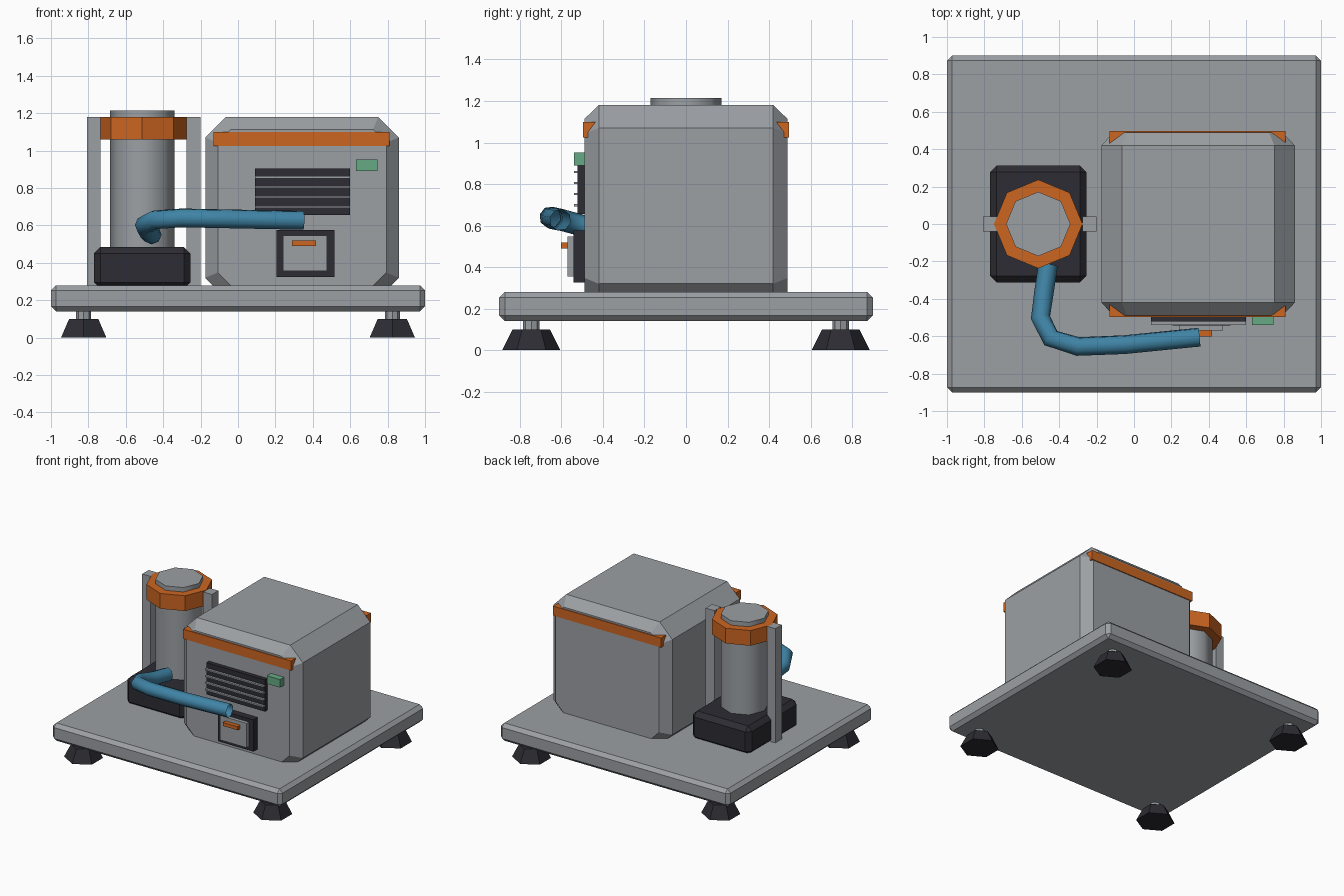
import bpy, bmesh, math
from mathutils import Vector

cube = bpy.data.objects.get("Cube")
if cube:
    bpy.data.objects.remove(cube, do_unlink=True)


def material(name, rgb):
    m = bpy.data.materials.new(name)
    m.use_nodes = True
    m.diffuse_color = (*rgb, 1)
    m.node_tree.nodes["Principled BSDF"].inputs["Base Color"].default_value = (*rgb, 1)
    return m


GREY = material("grey metal", (0.33, 0.35, 0.37))
DARK = material("dark rubber", (0.025, 0.025, 0.033))
ORANGE = material("orange paint", (0.60, 0.13, 0.015))
BLUE = material("blue hose", (0.05, 0.23, 0.38))
GREEN = material("green lamp", (0.13, 0.40, 0.23))


def finish(name, bm, mat):
    bmesh.ops.recalc_face_normals(bm, faces=bm.faces)
    mesh = bpy.data.meshes.new(name)
    bm.to_mesh(mesh)
    bm.free()
    mesh.materials.append(mat)
    ob = bpy.data.objects.new(name, mesh)
    bpy.context.collection.objects.link(ob)
    return ob


def box(name, x, y, z, mat, bevel=0):
    """Box from (min, max) ranges with an optional flat chamfer."""
    bm = bmesh.new()
    bmesh.ops.create_cube(bm, size=1)
    for v in bm.verts:
        v.co = [r[0] if c < 0 else r[1] for c, r in zip(v.co, (x, y, z))]
    if bevel:
        bmesh.ops.bevel(bm, geom=bm.edges[:], offset=bevel, segments=1,
                        affect='EDGES', profile=0.5)
    return finish(name, bm, mat)


def prism(name, x, y, z, r_low, r_top, sides, mat):
    """Upright cylinder or cone with a corner facing +y."""
    bm = bmesh.new()
    bmesh.ops.create_cone(bm, cap_ends=True, segments=sides, radius1=r_low,
                          radius2=r_top, depth=z[1] - z[0])
    bmesh.ops.translate(bm, verts=bm.verts, vec=(x, y, sum(z) / 2))
    return finish(name, bm, mat)


def smooth(ob, degrees):
    bpy.ops.object.select_all(action='DESELECT')
    ob.select_set(True)
    bpy.context.view_layer.objects.active = ob
    bpy.ops.object.shade_smooth_by_angle(angle=math.radians(degrees))


def octagon(inset):
    """Chamfered cabinet outline in x and z, shrunk evenly by inset."""
    cut = 0.11 - inset * (2 - math.sqrt(2))
    x0, x1, z0, z1 = -0.175 + inset, 0.86 - inset, 0.21 + inset, 1.18 - inset
    return [(x0 + cut, z0), (x1 - cut, z0), (x1, z0 + cut), (x1, z1 - cut),
            (x1 - cut, z1), (x0 + cut, z1), (x0, z1 - cut), (x0, z0 + cut)]


# Base plate and feet
box("base_plate", (-1, 1), (-0.9, 0.9), (0.14, 0.28), GREY, 0.027)
for sx, side in ((-1, "right"), (1, "left")):
    for sy, end in ((-1, "front"), (1, "back")):
        px, py = sx * 0.825, sy * 0.745
        prism(f"{end}_{side}_foot", px, py, (0, 0.1), 0.14, 0.09, 6, DARK)
        prism(f"{end}_{side}_foot_stem", px, py, (0.09, 0.15), 0.04, 0.04, 8, GREY)

# Cabinet: chamfered outline lofted front to back, narrowed at both ends
bm = bmesh.new()
rings = [[bm.verts.new((px, y, pz)) for px, pz in octagon(inset)]
         for y, inset in ((-0.49, 0.067), (-0.42, 0), (0.42, 0), (0.49, 0.067))]
for a, b in zip(rings, rings[1:]):
    for i in range(8):
        j = (i + 1) % 8
        bm.faces.new((a[i], a[j], b[j], b[i]))
bm.faces.new(rings[0])
bm.faces.new(rings[-1])
finish("cabinet", bm, GREY)

# Orange trims along the top of the cabinet front and back
box("front_trim", (-0.13, 0.81), (-0.497, -0.42), (1.025, 1.1), ORANGE)
box("back_trim", (-0.13, 0.81), (0.42, 0.497), (1.025, 1.1), ORANGE)

# Vent with slats
box("vent_panel", (0.09, 0.6), (-0.522, -0.48), (0.655, 0.905), DARK)
for i in range(4):
    z = 0.699 + i * 0.053
    box(f"vent_slat_{i + 1}", (0.09, 0.6), (-0.54, -0.52), (z - 0.006, z + 0.006), GREY)

# Status lamp
box("status_lamp", (0.63, 0.745), (-0.54, -0.48), (0.89, 0.953), GREEN)

# Hatch with handle
box("hatch_frame", (0.205, 0.515), (-0.543, -0.48), (0.325, 0.575), DARK)
box("hatch_door", (0.24, 0.475), (-0.57, -0.54), (0.355, 0.547), GREY)
box("hatch_handle", (0.29, 0.418), (-0.602, -0.565), (0.49, 0.518), ORANGE)

# Tank on its plinth, with collar and two posts
TX = -0.512
box("tank_plinth", (-0.77, -0.255), (-0.312, 0.312), (0.26, 0.485), DARK, 0.035)
tank = prism("tank", TX, 0, (0.45, 1.215), 0.172, 0.172, 8, GREY)
smooth(tank, 60)
prism("tank_collar", TX, 0, (1.06, 1.18), 0.237, 0.237, 8, ORANGE)
box("right_post", (-0.807, -0.735), (-0.04, 0.04), (0.27, 1.18), GREY)
box("left_post", (-0.275, -0.2), (-0.04, 0.04), (0.27, 1.18), GREY)

# Hose swept along a path from the tank to the hatch
path = [(-0.46, -0.22, 0.55), (-0.482, -0.37, 0.57), (-0.5, -0.5, 0.6),
        (-0.445, -0.61, 0.63), (-0.3, -0.655, 0.64), (-0.05, -0.645, 0.635),
        (0.35, -0.605, 0.627)]
curve = bpy.data.curves.new("hose", 'CURVE')
curve.dimensions = '3D'
curve.bevel_depth = 0.052
curve.bevel_resolution = 2
spline = curve.splines.new('POLY')
spline.points.add(len(path) - 1)
for p, co in zip(spline.points, path):
    p.co = (*co, 1)
curve.materials.append(BLUE)
hose = bpy.data.objects.new("hose", curve)
bpy.context.collection.objects.link(hose)
bpy.ops.object.select_all(action='DESELECT')
hose.select_set(True)
bpy.context.view_layer.objects.active = hose
bpy.ops.object.convert(target='MESH')
smooth(bpy.context.view_layer.objects.active, 60)
